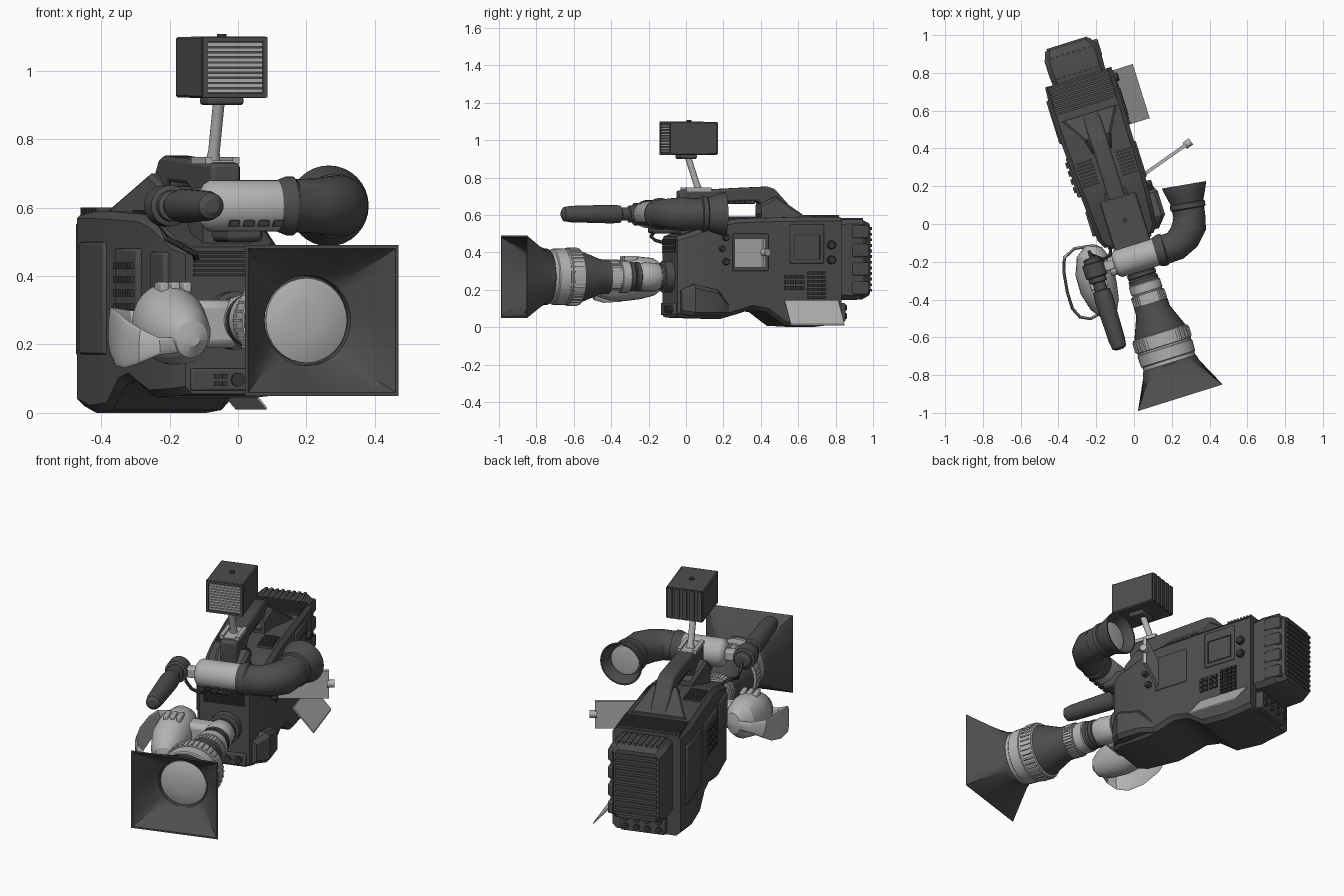
import bpy, bmesh, math
from mathutils import Vector as V

TURN = math.radians(17.4)          # whole camera is yawed; parts are built unrotated
C, S = math.cos(TURN), math.sin(TURN)


def material(name, g):
    m = bpy.data.materials.new(name)
    m.diffuse_color = (g, g, g, 1)
    return m


DARK, MID, LIGHT = material("dark", 0.075), material("mid", 0.04), material("light", 0.45)


def W(x, y, z):                    # world position to camera frame
    return V((x * C + y * S, -x * S + y * C, z))


def finish(name, bm, mat, bevel=0):
    bmesh.ops.recalc_face_normals(bm, faces=bm.faces)
    me = bpy.data.meshes.new(name)
    bm.to_mesh(me)
    bm.free()
    me.materials.append(mat)
    ob = bpy.data.objects.new(name, me)
    bpy.context.collection.objects.link(ob)
    ob.rotation_euler.z = TURN
    if bevel:
        b = ob.modifiers.new("bevel", "BEVEL")
        b.width, b.segments, b.limit_method = bevel, 2, "ANGLE"
    return ob


def skin(name, rings, mat, bevel=0):
    bm = bmesh.new()
    vs = [[bm.verts.new(p) for p in r] for r in rings]
    n = len(vs[0])
    for a, b in zip(vs, vs[1:]):
        for i in range(n):
            bm.faces.new((a[i], a[(i + 1) % n], b[(i + 1) % n], b[i]))
    bm.faces.new(vs[0])
    bm.faces.new(vs[-1][::-1])
    return finish(name, bm, mat, bevel)


def boxes(name, dims, mat=DARK, bevel=0):      # each: u0,u1,v0,v1,z0,z1
    bm = bmesh.new()
    for d in dims:
        r = bmesh.ops.create_cube(bm, size=1)
        for v in r["verts"]:
            v.co = V([(d[2 * k] + d[2 * k + 1]) / 2 + v.co[k] * (d[2 * k + 1] - d[2 * k]) for k in range(3)])
    return finish(name, bm, mat, bevel)


def loft(name, stations, c, mat=DARK, bevel=0):  # chamfered boxes along v: v,u0,u1,z0,z1
    rings = []
    for v, a, b, lo, hi in stations:
        rings.append([V((u, v, z)) for u, z in (
            (a + c, lo), (b - c, lo), (b, lo + c), (b, hi - c), (b - c, hi), (a + c, hi), (a, hi - c), (a, lo + c))])
    return skin(name, rings, mat, bevel)


def ring(p, t, ra, rb, n=32):
    side = t.cross(V((0, 0, 1))).normalized() if abs(t.z) < 0.9 * t.length else V((1, 0, 0))
    up = side.cross(t).normalized()
    return [p + side * ra * math.cos(k * math.tau / n) + up * rb * math.sin(k * math.tau / n) for k in range(n)]


def lathe(name, origin, axis, prof, mat=DARK, n=32):   # prof: (distance, radius)
    o, a = V(origin), V(axis).normalized()
    return skin(name, [ring(o + a * t, a, r, r, n) for t, r in prof], mat)


def tube(name, pts, radii, mat=DARK, n=24):
    pts = [V(p) for p in pts]
    rings = []
    for i, p in enumerate(pts):
        t = pts[min(i + 1, len(pts) - 1)] - pts[max(i - 1, 0)]
        rings.append(ring(p, t, *radii[i], n))
    return skin(name, rings, mat)


def prism(name, prof, u0, u1, mat=DARK, bevel=0):      # (v,z) outline extruded across u
    return skin(name, [[V((u, v, z)) for v, z in prof] for u in (u0, u1)], mat, bevel)


# main body, with the raised shoulder rest underneath
loft("body", [(-.075, -.185, .085, .055, .485), (-.03, -.21, .115, .05, .5), (.16, -.222, .13, .045, .565),
              (.25, -.228, .132, .07, .58), (.33, -.232, .132, .095, .583), (.42, -.235, .132, .08, .585),
              (.52, -.24, .133, .008, .588), (.67, -.245, .134, .0, .59), (.83, -.233, .134, .02, .59)], .022)
loft("side_bulge", [(-.06, .05, .12, .07, .2), (.0, .05, .172, .06, .23), (.13, .05, .172, .06, .2),
                    (.2, .05, .135, .06, .13)], .02)
boxes("front_vents", [(-.16, .06, -.085, -.06, z, z + .008) for z in [.4 + .013 * i for i in range(6)]], MID)
boxes("front_connector_panel", [(-.17, .07, -.09, -.07, .065, .13)], DARK, .006)
for i, u in enumerate((-.03, .03)):
    lathe("front_knob_%d" % i, (u, -.085, .097), (0, -1, 0), [(0, .02), (.015, .02)], MID, 16)
boxes("front_switches", [(-.1 + .022 * i, -.085 + .022 * i, -.096, -.085, z, z + .014)
                         for i in range(2) for z in (.078, .1)], MID)
boxes("top_vents", [(a, b, .26 + .018 * i, .269 + .018 * i, .57, .593)
                    for i in range(8) for a, b in ((-.2, -.11), (.02, .1))])
boxes("rear_top_fins", [(-.225, .115, .67 + .02 * i, .681 + .02 * i, .57, .6) for i in range(8)])

# right side controls
boxes("side_panels", [(.12, .142, .54, .73, .34, .55), (.12, .14, .22, .42, .3, .5)], DARK, .006)
boxes("side_screen_frame", [(.14, .146, .56, .71, .36, .36 + .006), (.14, .146, .56, .71, .49, .496),
                            (.14, .146, .56, .566, .36, .49), (.14, .146, .704, .71, .36, .49)], MID)
boxes("button_grid", [(.12, .143, .64 + .027 * i, .659 + .027 * i, .15 + .022 * j, .165 + .022 * j)
                      for i in range(4) for j in range(7)], MID)
boxes("button_cluster", [(.12, .143, .51 + .03 * i, .53 + .03 * i, .2 + .03 * j, .22 + .03 * j)
                         for i in range(4) for j in range(3)], MID)
for i, (v, z, r) in enumerate(((.77, .44, .023), (.77, .36, .023), (.18, .48, .018), (.16, .42, .015), (.18, .35, .018))):
    lathe("side_knob_%d" % i, (.12, v, z), (1, 0, 0), [(0, r), (.03, r), (.036, r * .8)], MID, 20)

# swung open screen and lower flap
p, q = V((.13, .235, 0)), V((.39, .318, 0))
d = (q - p).normalized()
nrm = V((-d.y, d.x, 0)) * .009
skin("open_screen", [[e - nrm + V((0, 0, .32)), e + nrm + V((0, 0, .32)), e + nrm + V((0, 0, .475)),
                      e - nrm + V((0, 0, .475))] for e in (p, q)], LIGHT)
lathe("screen_latch", q + V((0, 0, .4)), d, [(-.01, .02), (.03, .02)], LIGHT, 12)
prism("flap_hinge", [(.51, .13), (.81, .13), (.81, .145), (.51, .145)], .12, .14, LIGHT)
skin("open_flap", [[V((.13, v, .14)), V((.247, v, .01)), V((.247, v, .018)), V((.136, v, .148))]
                   for v in (.51, .81)], LIGHT)

# left side doors and switches
boxes("left_panels", [(-.25, -.2, .52, .76, .17, .5), (-.242, -.2, .22, .44, .27, .48),
                      (-.228, -.2, .0, .14, .3, .47)], DARK, .008)
boxes("left_switches", [(-.252, -.235, .25 + .045 * i, .28 + .045 * i, .3 + .04 * j, .32 + .04 * j)
                        for i in range(4) for j in range(4)], MID)

# rear battery
loft("battery", [(.82, -.19, .1, .15, .57), (.88, -.195, .103, .145, .578), (.96, -.195, .103, .148, .575),
                 (1.012, -.175, .07, .17, .555)], .025)
boxes("battery_ribs", [(-.165, .06, 1.0, 1.022, .19 + .03 * i, .205 + .03 * i) for i in range(12)])
boxes("battery_side_cells", [(.06, .108, .9, .995, .175 + .1 * i, .245 + .1 * i) for i in range(4)], DARK, .008)
boxes("battery_top_ribs", [(-.16 + .03 * i, -.145 + .03 * i, .85, .97, .56, .583) for i in range(8)])
boxes("rear_connectors", [(-.16, .08, .82, .87, .03, .13)], DARK, .008)
for i in range(8):
    lathe("rear_socket_%d" % i, (-.13 + .06 * (i % 4), .87, .06 + .045 * (i // 4)), (0, 1, 0),
          [(0, .016), (.012, .016)], MID, 12)

# carrying handle
prism("handle", [(-.03, .73), (.1, .735), (.3, .745), (.46, .752), (.5, .74), (.62, .61), (.64, .56), (.46, .56),
                 (.41, .61), (.43, .655), (.4, .675), (.22, .668), (.17, .645), (.15, .54), (.0, .48), (-.03, .66)],
      -.09, 0, DARK, .012)
loft("handle_rear_foot", [(.42, -.1, .01, .57, .66), (.5, -.12, .03, .57, .7), (.63, -.2, .1, .57, .6)], .012)
loft("handle_front_foot", [(-.04, -.12, .03, .47, .6), (.05, -.13, .05, .5, .66), (.2, -.1, .01, .54, .6)], .015)
boxes("handle_grip_ridges", [(-.085, -.005, .22 + .03 * i, .24 + .03 * i, .66, .68) for i in range(6)], DARK, .004)

# accessory shoe, stem and lamp
boxes("shoe", [(-.1, .005, .0, .14, .727, .737), (-.1, -.08, .0, .14, .735, .748), (-.015, .005, .0, .14, .735, .748)], LIGHT)
lathe("lamp_stem", (-.05, .085, .735), (0, -.06, .18), [(0, .022), (.03, .017), (.2, .017)], LIGHT, 16)
boxes("lamp_mount", [(-.1, .01, -.03, .06, .9, .925)], DARK, .008)
loft("lamp", [(-.095, -.142, .06, .92, 1.1), (-.06, -.142, .06, .92, 1.1), (.155, -.142, .06, .922, 1.098)], .006)
boxes("lamp_front_frame", [(-.14, .058, -.105, -.09, .921, .934), (-.14, .058, -.105, -.09, 1.086, 1.099),
                           (-.14, -.125, -.105, -.09, .925, 1.095), (.043, .058, -.105, -.09, .925, 1.095)])
boxes("lamp_slats", [(-.125, .043, -.102, -.09, .936 + .015 * i, .947 + .015 * i) for i in range(10)], LIGHT)
boxes("lamp_rear_ribs", [(-.135 + .04 * i, -.11 + .04 * i, .15, .163, .925, 1.094) for i in range(5)])
lathe("lamp_knob", (-.04, .03, 1.095), (0, 0, 1), [(0, .014), (.012, .014)], MID, 12)

# lens barrel, from the mount forward
LENS = (-.041, 0, .27)
lathe("lens_mount", LENS, (0, -1, 0), [(.05, .085), (.12, .085), (.125, .07), (.14, .07)])
lathe("lens_rear", LENS, (0, -1, 0), [(.13, .06), (.15, .072), (.22, .078), (.24, .07), (.26, .07)], LIGHT)
lathe("lens_dark_rings", LENS, (0, -1, 0), [(.25, .068), (.255, .078), (.275, .078), (.28, .072), (.29, .08), (.315, .08)])
lathe("zoom_ring", LENS, (0, -1, 0), [(.31, .08), (.315, .086), (.36, .086), (.362, .082), (.368, .082), (.37, .089), (.43, .089)], LIGHT)
lathe("lens_cone", LENS, (0, -1, 0), [(.425, .092), (.47, .094), (.585, .14), (.595, .14)])
lathe("focus_ring", LENS, (0, -1, 0), [(.588, .14), (.592, .152), (.66, .152), (.663, .147), (.672, .147),
                                       (.675, .152), (.735, .15), (.74, .144), (.775, .144)], LIGHT)
ribs = [V((math.cos(k * math.tau / 36), 0, math.sin(k * math.tau / 36))) for k in range(36)]
for nm, v0, v1, r in (("focus_ribs", -.655, -.6, .153), ("zoom_ribs", -.425, -.375, .089)):
    boxes(nm, [(-.041 + e.x * r - .004, -.041 + e.x * r + .004, v0, v1, .27 + e.z * r - .004, .27 + e.z * r + .004)
               for e in ribs], LIGHT)

# square lens hood, blending from round to square
def blend_ring(v, ru, rz, f, n=48):
    out = []
    for k in range(n):
        c, s = math.cos(k * math.tau / n), math.sin(k * math.tau / n)
        m = 1 + f * (1 / max(abs(c), abs(s)) - 1)
        out.append(V((-.041 + c * m * ru, v, .27 + s * m * rz)))
    return out


skin("lens_hood", [blend_ring(*a) for a in (
    (-.755, .14, .14, 0), (-.765, .15, .15, 0), (-.79, .155, .152, .25), (-.951, .235, .22, 1),
    (-.951, .226, .211, 1), (-.83, .15, .148, .3), (-.81, .132, .132, 0), (-.785, .13, .13, 0))], DARK)
lathe("front_glass", LENS, (0, -1, 0), [(.77, .124), (.8, .124), (.812, .09), (.818, .045), (.819, .005)], LIGHT)

# hand grip with strap
tube("hand_grip", [(-.27, -.425, .215), (-.27, -.41, .215), (-.275, -.36, .225), (-.28, -.27, .25), (-.275, -.18, .265),
                   (-.26, -.1, .27), (-.24, -.05, .27), (-.235, -.04, .27)],
     [(.02, .02), (.05, .055), (.08, .085), (.1, .112), (.103, .115), (.085, .1), (.045, .06), (.01, .01)], LIGHT)
boxes("grip_bracket", [(-.22, -.06, -.23, -.13, .19, .33)], LIGHT, .025)
boxes("grip_buttons", [(-.32 + .035 * i, -.295 + .035 * i, -.27, -.2, .35, .382) for i in range(3)], LIGHT, .006)
tube("hand_strap", [(-.27, -.04, .27), (-.34, -.03, .27), (-.405, -.06, .26), (-.43, -.13, .24), (-.445, -.24, .215),
                    (-.445, -.33, .2), (-.42, -.385, .195), (-.37, -.41, .195), (-.28, -.39, .2)],
     [(.008, h) for h in (.025, .03, .05, .07, .08, .07, .05, .025, .022)], LIGHT)

# viewfinder barrel, elbow and eyecup
lathe("viewfinder_barrel", (0, -.175, .605), (1, 0, 0), [(-.165, .05), (-.155, .066), (-.14, .075), (.085, .075), (.09, .07)], LIGHT)
boxes("viewfinder_arm", [(-.09, .02, -.19, .0, .5, .58)], DARK, .015)
boxes("viewfinder_buttons", [(-.1 + .045 * i, -.07 + .045 * i, -.247, -.215, .545, .563) for i in range(4)], MID, .003)
tube("viewfinder_elbow", [W(.1, -.15, .605), W(.14, -.14, .605), W(.16, -.135, .605), W(.165, -.134, .605), W(.22, -.115, .605),
                          W(.265, -.07, .605), W(.293, -.01, .605), W(.295, .05, .605)],
     [(r, r) for r in (.07, .086, .086, .078, .08, .086, .09, .084)], DARK, 32)
lathe("eyecup", W(.295, .03, .605), W(-.17, 1, 0), [(0, .084), (.05, .086), (.055, .094), (.08, .094), (.085, .088),
      (.12, .1), (.175, .118), (.18, .118), (.18, .11), (.12, .088), (.11, .086)])
lathe("eyepiece_glass", W(.295, .03, .605), W(-.17, 1, 0), [(.1, .08), (.13, .08), (.135, .05)], LIGHT)

# microphone, clamp and cable
lathe("microphone", (-.27, 0, .605), (0, -1, 0), [(.1, .03), (.11, .046), (.235, .046), (.24, .034), (.28, .034), (.285, .046),
      (.33, .05), (.56, .044), (.6, .038), (.612, .02)])
lathe("mic_clamp", (-.27, 0, .605), (0, -1, 0), [(.13, .05), (.135, .06), (.205, .06), (.21, .05)])
boxes("mic_bracket", [(-.26, -.14, -.195, -.145, .575, .63)], LIGHT, .008)
tube("mic_cable", [(-.27, -.11, .6), (-.27, -.07, .56), (-.25, -.1, .51), (-.21, -.13, .485), (-.17, -.12, .465), (-.15, -.07, .45)],
     [(.009, .009)] * 6, MID, 10)

# smooth shading with sharp edges kept
bpy.ops.object.select_all(action="SELECT")
bpy.context.view_layer.objects.active = bpy.context.selected_objects[0]
bpy.ops.object.shade_smooth_by_angle(angle=math.radians(32))
